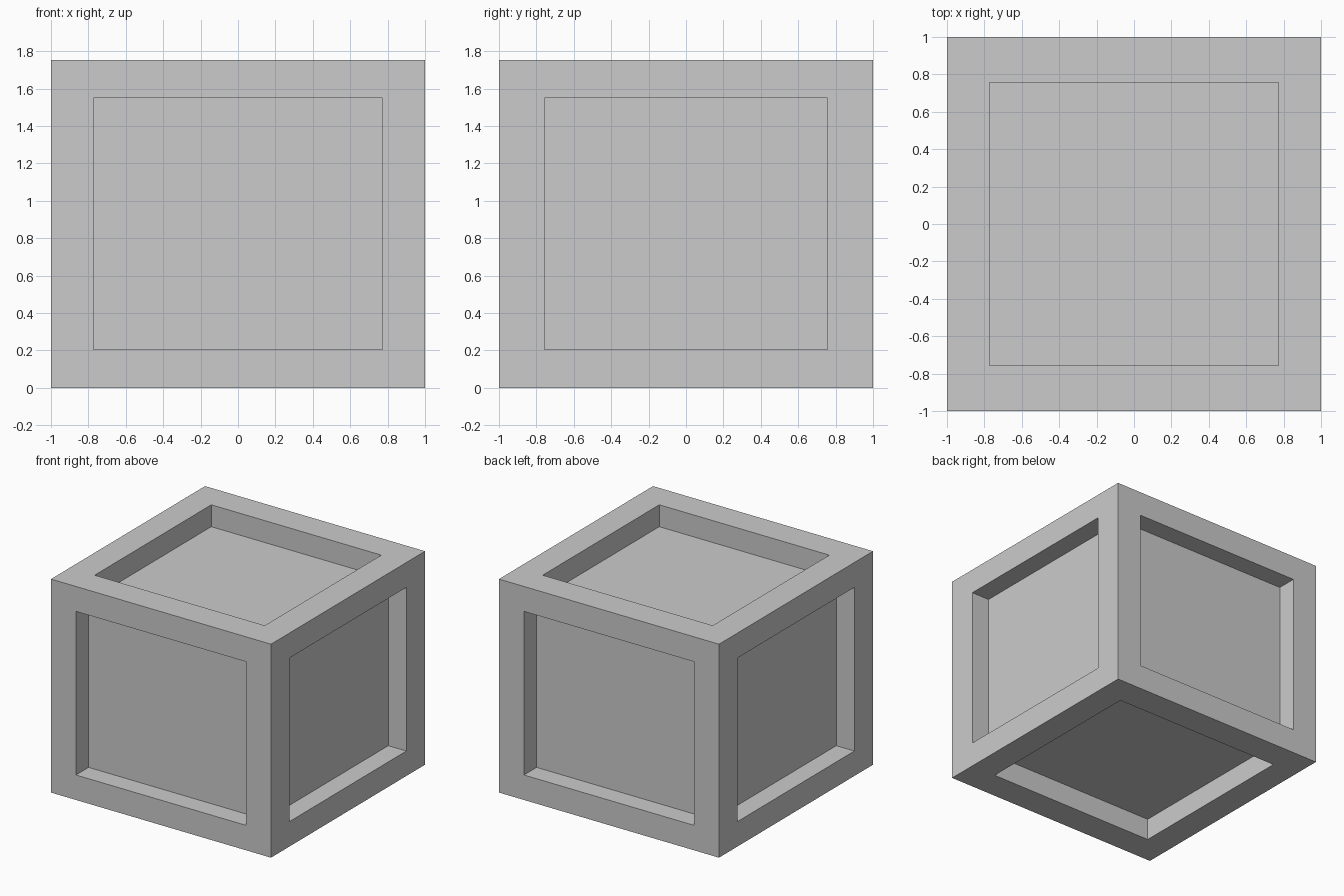
import bpy, bmesh
from mathutils import Vector

if "Cube" in bpy.data.objects:
    bpy.data.objects.remove(bpy.data.objects["Cube"])

HALF = Vector((1.0, 1.0, 0.877))        # half size of the crate
OPEN = Vector((0.773, 0.757, 0.672))    # half size of the panel openings
DEPTH = Vector((0.164, 0.164, 0.18))    # recess depth along each axis

# Crate block
bm = bmesh.new()
bmesh.ops.create_cube(bm, size=2)
bmesh.ops.scale(bm, vec=HALF, verts=bm.verts)
bm.normal_update()

# Recessed panel on each of the six sides
for face in list(bm.faces):
    n = face.normal.copy()
    axis = max(range(3), key=lambda i: abs(n[i]))
    bmesh.ops.inset_individual(bm, faces=[face], thickness=0.2)
    for v in face.verts:
        for i in range(3):
            if i != axis:
                v.co[i] = OPEN[i] if v.co[i] > 0 else -OPEN[i]
    floor = bmesh.ops.extrude_discrete_faces(bm, faces=[face])["faces"][0]
    bmesh.ops.translate(bm, vec=-n * DEPTH[axis], verts=floor.verts)

bmesh.ops.translate(bm, vec=(0, 0, HALF.z), verts=bm.verts)
bmesh.ops.recalc_face_normals(bm, faces=bm.faces)

mesh = bpy.data.meshes.new("crate")
bm.to_mesh(mesh)
bm.free()
bpy.context.collection.objects.link(bpy.data.objects.new("crate", mesh))
